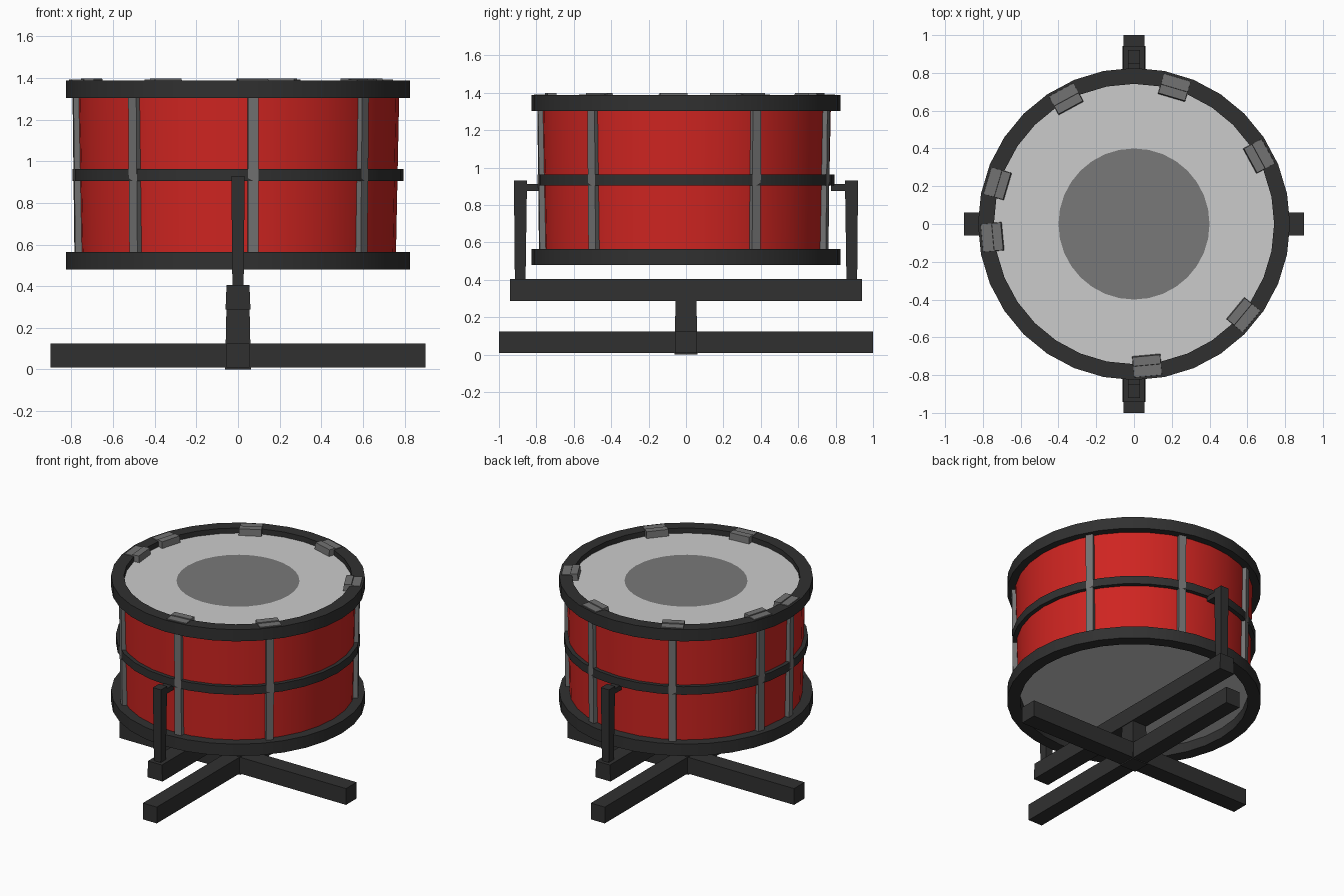
import bpy, bmesh, math

if "Cube" in bpy.data.objects:
    bpy.data.objects.remove(bpy.data.objects["Cube"])

SIDES = 32


def material(name, rgb):
    m = bpy.data.materials.new(name)
    m.diffuse_color = (*rgb, 1)
    m.use_nodes = True
    m.node_tree.nodes["Principled BSDF"].inputs["Base Color"].default_value = m.diffuse_color
    return m


RED = material("red_lacquer", (0.62, 0.018, 0.015))
BLACK = material("black", (0.03, 0.03, 0.03))
STEEL = material("steel", (0.17, 0.17, 0.17))
SKIN = material("skin", (0.56, 0.56, 0.56))
PATCH = material("dark_skin", (0.19, 0.19, 0.19))


def finish(name, bm, mat, smooth=False, recalc=True):
    if recalc:
        bmesh.ops.recalc_face_normals(bm, faces=bm.faces)
    me = bpy.data.meshes.new(name)
    bm.to_mesh(me)
    bm.free()
    ob = bpy.data.objects.new(name, me)
    bpy.context.collection.objects.link(ob)
    me.materials.append(mat)
    if smooth:
        bpy.ops.object.select_all(action='DESELECT')
        ob.select_set(True)
        bpy.context.view_layer.objects.active = ob
        bpy.ops.object.shade_smooth_by_angle(angle=math.radians(30))
    return ob


def ring(bm, r, z):
    return [bm.verts.new((r * math.cos(a), r * math.sin(a), z))
            for a in (2 * math.pi * i / SIDES for i in range(SIDES))]


def lathe(name, profile, mat, closed=True):
    """Spin (radius, z) points around the z axis."""
    bm = bmesh.new()
    rings = [ring(bm, r, z) for r, z in profile]
    n = len(rings)
    for k in range(n if closed else n - 1):
        p, q = rings[k], rings[(k + 1) % n]
        for i in range(SIDES):
            j = (i + 1) % SIDES
            bm.faces.new((p[i], p[j], q[j], q[i]))
    return finish(name, bm, mat, True, closed)


def disc(name, r, z, mat, up=True):
    bm = bmesh.new()
    loop = ring(bm, r, z)
    bm.faces.new(loop if up else loop[::-1])
    return finish(name, bm, mat, recalc=False)


def block(name, bottom, top, mat, angle=0):
    """Tapered box; bottom and top are (x0, x1, y0, y1, z), turned about z."""
    bm = bmesh.new()
    c, s = math.cos(math.radians(angle)), math.sin(math.radians(angle))
    loops = [[bm.verts.new((x * c - y * s, x * s + y * c, z))
              for x, y in ((x0, y0), (x1, y0), (x1, y1), (x0, y1))]
             for x0, x1, y0, y1, z in (bottom, top)]
    bm.faces.new(loops[0])
    bm.faces.new(loops[1])
    for i in range(4):
        j = (i + 1) % 4
        bm.faces.new((loops[0][i], loops[0][j], loops[1][j], loops[1][i]))
    return finish(name, bm, mat)


# Shell, slightly narrower at the bottom
lathe("shell", [(0.758, 0.515), (0.775, 1.35)], RED, closed=False)

# Hoops and middle band
for name, r0, r1, z0, z1 in (("bottom_hoop", 0.742, 0.826, 0.48, 0.565),
                             ("top_hoop", 0.742, 0.826, 1.303, 1.387),
                             ("middle_band", 0.755, 0.795, 0.905, 0.963)):
    lathe(name, [(r0, z0), (r1, z0), (r1, z1), (r0, z1)], BLACK)

# Drum heads
disc("top_head", 0.75, 1.35, SKIN)
disc("centre_patch", 0.40, 1.354, PATCH)
disc("bottom_head", 0.75, 0.55, SKIN, up=False)

# Tension rods in two groups of four; one has no clip
angles = [28.5 + 45 * k for k in range(4)] + [185.3 + 45 * k for k in range(4)]
for i, a in enumerate(angles):
    block(f"tension_rod_{i + 1}", (0.74, 0.787, -0.025, 0.025, 0.55),
          (0.752, 0.796, -0.025, 0.025, 1.315), STEEL, a)
    if i != 5:
        block(f"clip_outer_{i + 1}", (0.752, 0.812, -0.075, 0.075, 1.365),
              (0.752, 0.808, -0.073, 0.073, 1.392), STEEL, a)
        block(f"clip_inner_{i + 1}", (0.697, 0.755, -0.075, 0.075, 1.352),
              (0.702, 0.750, -0.073, 0.073, 1.398), STEEL, a)

# Stand: floor cross, post and cradle bar
block("base_bar_side", (-0.9, 0.9, -0.06, 0.06, 0.008), (-0.9, 0.9, -0.06, 0.06, 0.125), BLACK)
block("base_bar_front", (-0.055, 0.055, -1, 1, 0.008), (-0.055, 0.055, -1, 1, 0.125), BLACK)
block("post", (-0.062, 0.062, -0.062, 0.062, 0), (-0.055, 0.055, -0.055, 0.055, 0.32), BLACK)
block("cradle_bar", (-0.06, 0.06, -0.942, 0.942, 0.288),
      (-0.055, 0.055, -0.942, 0.942, 0.405), BLACK)

# Cradle arms with pads reaching the middle band
for side, a in (("back", 0), ("front", 180)):
    block(f"cradle_arm_{side}", (-0.027, 0.027, 0.858, 0.915, 0.39),
          (-0.032, 0.032, 0.85, 0.92, 0.93), BLACK, a)
    block(f"cradle_pad_{side}", (-0.03, 0.03, 0.775, 0.865, 0.875),
          (-0.03, 0.03, 0.775, 0.865, 0.912), BLACK, a)
